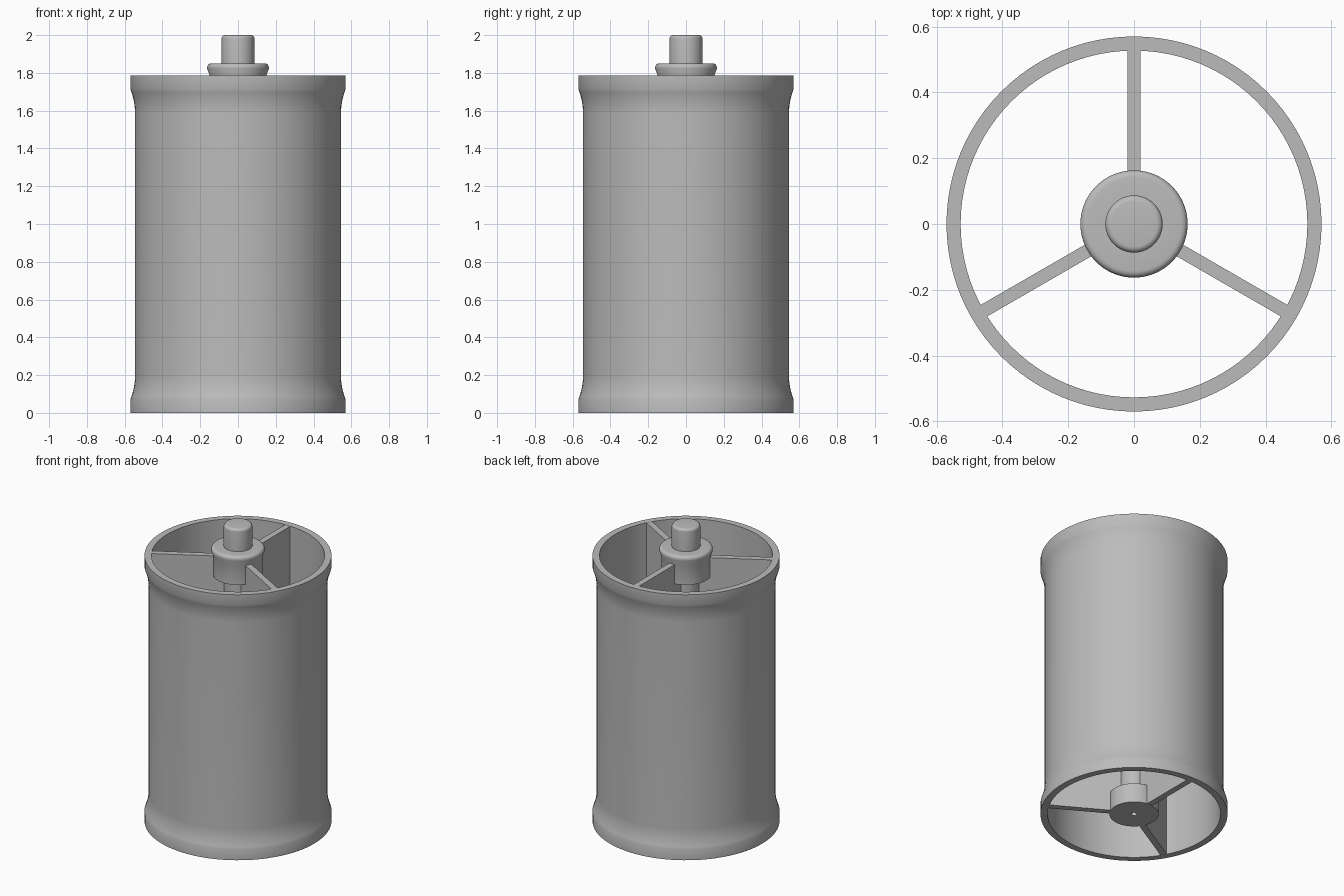
import bpy, bmesh, math

cube = bpy.data.objects.get("Cube")
if cube:
    bpy.data.objects.remove(cube, do_unlink=True)

grey = bpy.data.materials.new("plain grey")
grey.use_nodes = True
GREY = (0.5, 0.5, 0.5, 1)
grey.diffuse_color = GREY
grey.node_tree.nodes["Principled BSDF"].inputs["Base Color"].default_value = GREY

HEIGHT = 1.785   # drum height
COLLAR = 0.13    # depth of the hub collars


def finish(name, bm):
    bmesh.ops.remove_doubles(bm, verts=bm.verts, dist=1e-5)
    bmesh.ops.recalc_face_normals(bm, faces=bm.faces)
    mesh = bpy.data.meshes.new(name)
    bm.to_mesh(mesh)
    bm.free()
    mesh.materials.append(grey)
    obj = bpy.data.objects.new(name, mesh)
    bpy.context.collection.objects.link(obj)
    bpy.ops.object.select_all(action="DESELECT")
    obj.select_set(True)
    bpy.context.view_layer.objects.active = obj
    bpy.ops.object.shade_smooth_by_angle(angle=math.radians(25))
    return obj


def lathe(name, profile, closed=False, steps=96):
    """Spin an (r, z) profile about the z axis."""
    bm = bmesh.new()
    verts = [bm.verts.new((r, 0, z)) for r, z in profile]
    pairs = list(zip(verts, verts[1:]))
    if closed:
        pairs.append((verts[-1], verts[0]))
    edges = [bm.edges.new(p) for p in pairs]
    bmesh.ops.spin(bm, geom=verts + edges, cent=(0, 0, 0), axis=(0, 0, 1),
                   angle=math.tau, steps=steps, use_duplicate=False)
    return finish(name, bm)


def fillet(r, z, size, n=5):
    """Quarter round from the top face inward end down to the side."""
    return [(r - size + size * math.cos(a), z - size + size * math.sin(a))
            for a in (math.pi / 2 * i / n for i in range(n + 1))]


# Drum shell: straight tube with a flared band at each end
flare = [(0.545 + 0.025 * (1 - i / 8) ** 2, 0.07 + 0.13 * i / 8) for i in range(9)]
lower = [(0.527, 0), (0.57, 0)] + flare
upper = [(r, HEIGHT - z) for r, z in reversed(lower)]
lathe("drum_shell", lower + upper, closed=True)

# Central shaft with a collar at each end, a top flange and a pin
spindle = [(0, 0.03), (0.018, 0.03), (0.018, 0), (0.15, 0), (0.15, COLLAR), (0.085, COLLAR),
           (0.085, HEIGHT - COLLAR), (0.15, HEIGHT - COLLAR), (0.15, HEIGHT), (0.163, 1.822)]
spindle += fillet(0.163, 1.85, 0.02) + [(0.087, 1.85)] + fillet(0.087, 2.0, 0.018) + [(0, 2.0)]
lathe("spindle", spindle)

# Three full-depth fins joining the shaft to the shell
for i, name in enumerate(("back_fin", "right_fin", "left_fin")):
    bm = bmesh.new()
    bmesh.ops.create_cube(bm, size=1)
    for v in bm.verts:
        v.co.x *= 0.04
        v.co.y = 0.305 + v.co.y * 0.46
        v.co.z = HEIGHT / 2 + v.co.z * (HEIGHT - 0.002)
    fin = finish(name, bm)
    fin.rotation_euler.z = i * math.tau / 3
